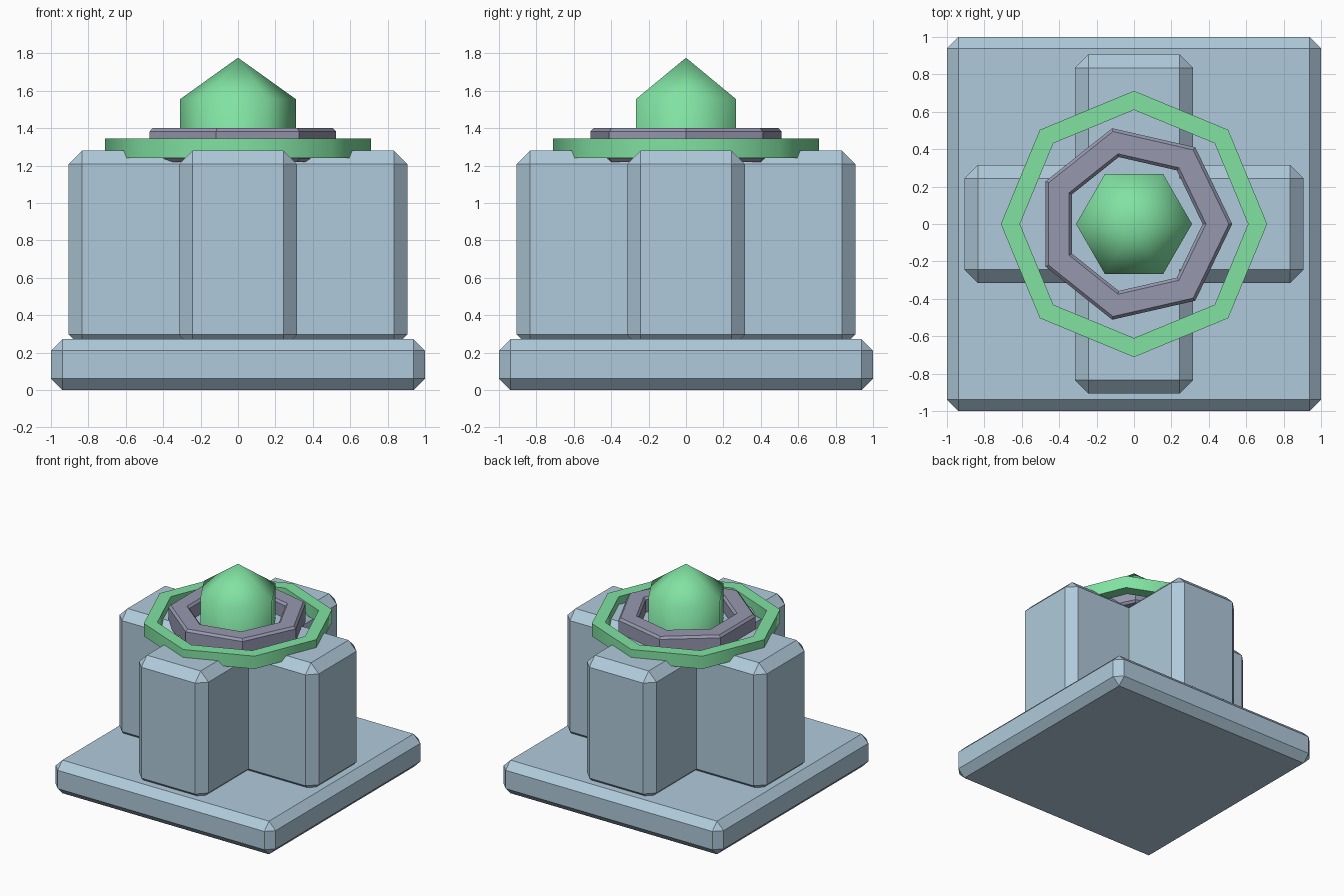
import bpy, bmesh, math

if "Cube" in bpy.data.objects:
    bpy.data.objects.remove(bpy.data.objects["Cube"])


def material(name, rgb):
    m = bpy.data.materials.new(name)
    m.diffuse_color = (*rgb, 1)
    m.use_nodes = True
    m.node_tree.nodes["Principled BSDF"].inputs["Base Color"].default_value = m.diffuse_color
    return m


STONE = material("pale blue stone", (0.434, 0.591, 0.708))
GREEN = material("crystal green", (0.220, 0.761, 0.362))
METAL = material("violet grey metal", (0.305, 0.314, 0.429))


def finish(name, bm, mat, smooth=False):
    bmesh.ops.recalc_face_normals(bm, faces=bm.faces)
    for f in bm.faces:
        f.smooth = smooth
    mesh = bpy.data.meshes.new(name)
    bm.to_mesh(mesh)
    bm.free()
    mesh.materials.append(mat)
    obj = bpy.data.objects.new(name, mesh)
    bpy.context.collection.objects.link(obj)
    if smooth:
        bpy.context.view_layer.objects.active = obj
        obj.select_set(True)
        bpy.ops.object.shade_smooth_by_angle(angle=math.radians(62))
        obj.select_set(False)
    return obj


def chamfered_box(name, hx, hy, z0, z1, chamfer):
    bm = bmesh.new()
    bmesh.ops.create_cube(bm, size=1)
    for v in bm.verts:
        v.co.x *= 2 * hx
        v.co.y *= 2 * hy
        v.co.z = z1 if v.co.z > 0 else z0
    bmesh.ops.bevel(bm, geom=bm.edges[:], offset=chamfer, segments=1,
                    affect='EDGES')
    return finish(name, bm, STONE)


def lathe(name, profile, sides, mat, smooth=False):
    """Sweep a closed (radius, z) profile round the z axis."""
    bm = bmesh.new()
    rings = []
    for i in range(sides):
        a = 2 * math.pi * i / sides
        rings.append([bm.verts.new((r * math.cos(a), r * math.sin(a), z))
                      for r, z in profile])
    n = len(profile)
    for i in range(sides):
        a, b = rings[i], rings[(i + 1) % sides]
        for j in range(n):
            k = (j + 1) % n
            bm.faces.new((a[j], b[j], b[k], a[k]))
    bmesh.ops.remove_doubles(bm, verts=bm.verts[:], dist=1e-5)
    return finish(name, bm, mat, smooth)


# Plinth and the two crossing blocks
chamfered_box("base_slab", 1.0, 1.0, 0.0, 0.272, 0.061)
chamfered_box("cross_block_x", 0.906, 0.316, 0.225, 1.28, 0.072)
chamfered_box("cross_block_y", 0.316, 0.906, 0.225, 1.28, 0.072)

# Eight-sided outer ring
lathe("outer_ring", [(0.61, 1.24), (0.712, 1.24), (0.712, 1.345), (0.61, 1.345)],
      8, GREEN, True)

# Seven-sided inner ring with chamfered edges
ri, ro, zb, zt, c = 0.367, 0.525, 1.22, 1.40, 0.018
lathe("inner_ring",
      [(ri + c, zb), (ro - c, zb), (ro, zb + c), (ro, zt - c),
       (ro - c, zt), (ri + c, zt), (ri, zt - c), (ri, zb + c)], 7, METAL)

# Six-sided pointed crystal
bm = bmesh.new()
low, high = [], []
for i in range(6):
    a = math.pi * i / 3
    x, y = 0.31 * math.cos(a), 0.31 * math.sin(a)
    low.append(bm.verts.new((x, y, 1.2)))
    high.append(bm.verts.new((x, y, 1.555)))
tip = bm.verts.new((0, 0, 1.777))
for i in range(6):
    j = (i + 1) % 6
    bm.faces.new((low[i], low[j], high[j], high[i]))
    bm.faces.new((high[i], high[j], tip))
bm.faces.new(low[::-1])
finish("crystal", bm, GREEN, True)
